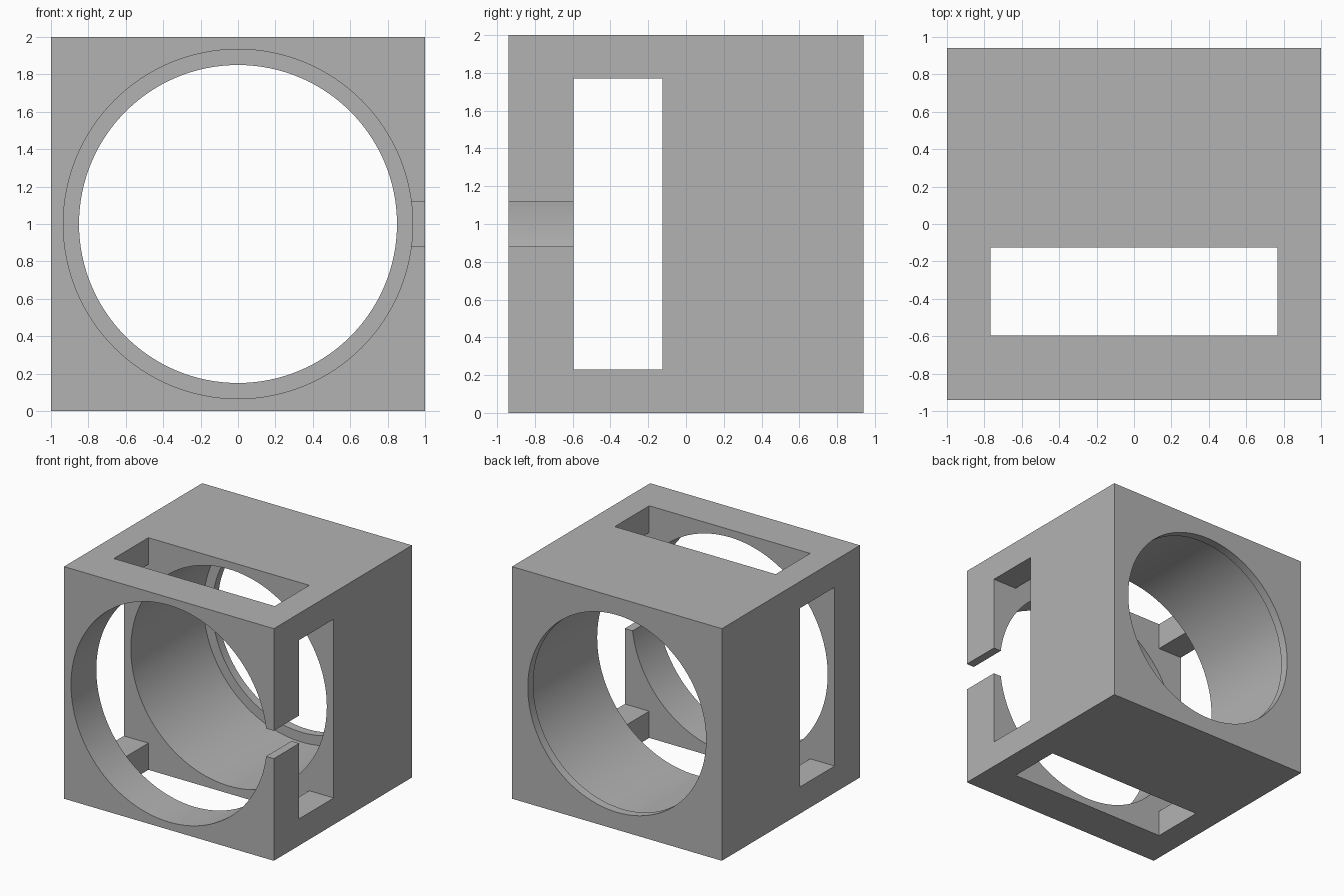
import bpy
import math

default = bpy.data.objects.get("Cube")
if default:
    bpy.data.objects.remove(default, do_unlink=True)

WIDTH, DEPTH, MID = 2.0, 1.88, 1.0
FRONT, BACK = -DEPTH / 2, DEPTH / 2
SLOT = (-0.595, -0.125)      # front and back of the wall windows
LIP = 0.075                  # thickness of the retaining lip

grey = bpy.data.materials.new("plain_grey")
grey.use_nodes = True
colour = (0.45, 0.45, 0.45, 1)
grey.diffuse_color = colour
grey.node_tree.nodes["Principled BSDF"].inputs["Base Color"].default_value = colour


def box(name, x, y, z):
    """Box from (low, high) ranges on each axis."""
    ranges = (x, y, z)
    bpy.ops.mesh.primitive_cube_add(size=1, location=[(a + b) / 2 for a, b in ranges])
    ob = bpy.context.object
    ob.name = name
    ob.scale = [b - a for a, b in ranges]
    bpy.ops.object.transform_apply(location=True, rotation=True, scale=True)
    return ob


def bore(name, radius, y):
    """Cylinder along the depth of the block."""
    bpy.ops.mesh.primitive_cylinder_add(
        vertices=128, radius=radius, depth=y[1] - y[0],
        location=(0, sum(y) / 2, MID), rotation=(math.pi / 2, 0, 0))
    ob = bpy.context.object
    ob.name = name
    bpy.ops.object.transform_apply(location=True, rotation=True, scale=True)
    return ob


# Solid block
housing = box("housing", (-WIDTH / 2, WIDTH / 2), (FRONT, BACK), (0, WIDTH))

# Main bore, lip opening, windows through both pairs of walls, left side notch
cutters = [
    bore("main_bore_cutter", 0.934, (FRONT - 0.2, BACK - LIP)),
    bore("lip_cutter", 0.85, (0, BACK + 0.2)),
    box("vertical_window_cutter", (-0.767, 0.767), SLOT, (-0.2, 2.2)),
    box("side_window_cutter", (-1.2, 1.2), SLOT, (MID - 0.77, MID + 0.77)),
    box("notch_cutter", (0.6, 1.2), (FRONT - 0.2, -0.4), (0.88, 1.12)),
]

bpy.ops.object.select_all(action='DESELECT')
housing.select_set(True)
bpy.context.view_layer.objects.active = housing
for cutter in cutters:
    cutter.hide_render = True
    cut = housing.modifiers.new(cutter.name, 'BOOLEAN')
    cut.operation = 'DIFFERENCE'
    cut.solver = 'EXACT'
    cut.object = cutter
    bpy.ops.object.modifier_apply(modifier=cut.name)
for cutter in cutters:
    bpy.data.objects.remove(cutter, do_unlink=True)

# Colour and shading
housing.data.materials.clear()
housing.data.materials.append(grey)
bpy.ops.object.shade_smooth_by_angle(angle=math.radians(30))
